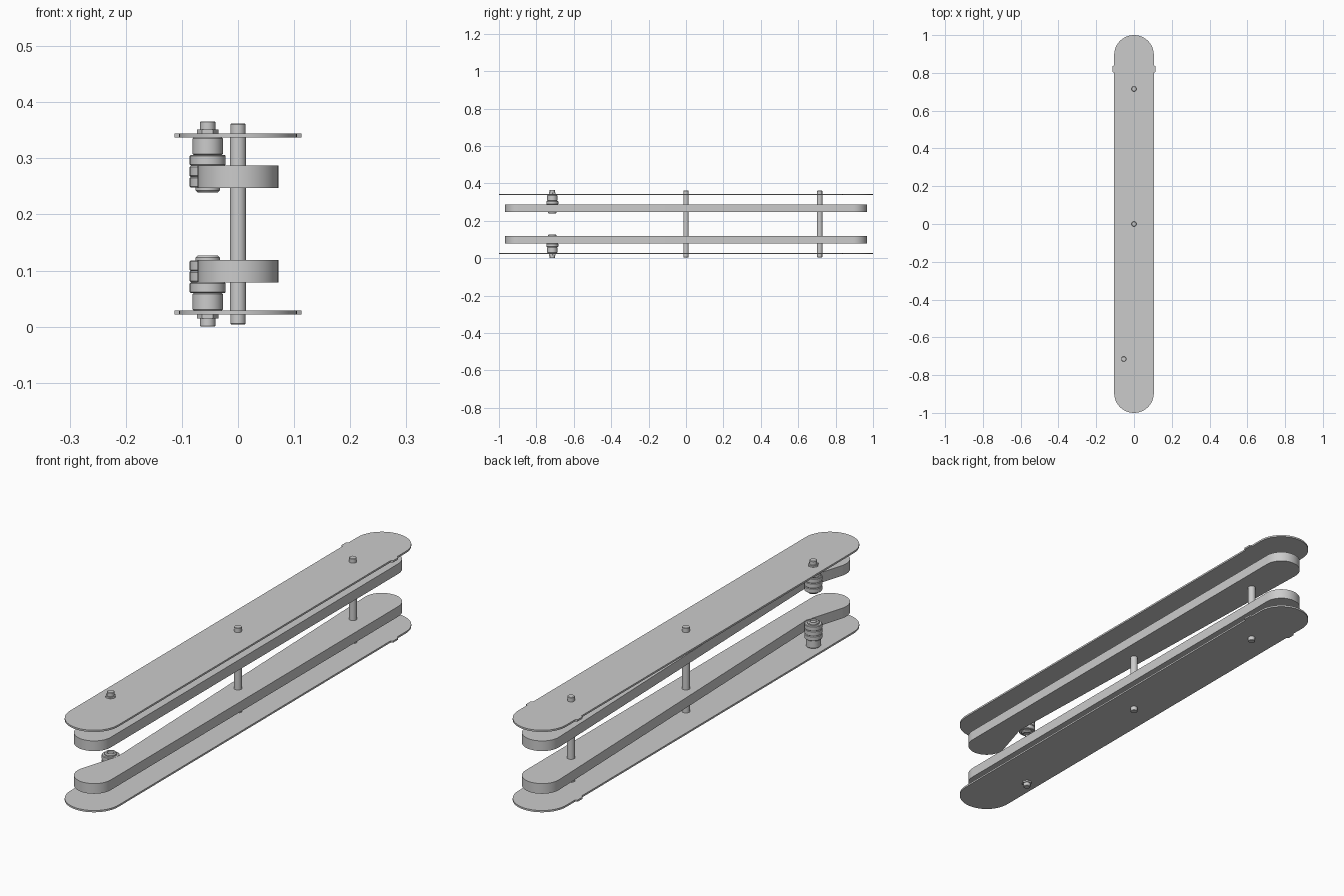
import bpy, bmesh
from math import pi, cos, sin, acos, atan2, radians
from mathutils import Vector

old = bpy.data.objects.get("Cube")
if old:
    bpy.data.objects.remove(old, do_unlink=True)

grey = bpy.data.materials.new("plain grey")
grey.use_nodes = True
colour = (0.6, 0.6, 0.6, 1)
grey.diffuse_color = colour
grey.node_tree.nodes["Principled BSDF"].inputs["Base Color"].default_value = colour

HEIGHT = 0.366
PULLEY_Y, BELT_R = 0.895, 0.072
IDLER, IDLER_R = Vector((-0.054, -0.715)), 0.032


def finish(name, bm):
    bmesh.ops.recalc_face_normals(bm, faces=bm.faces)
    mesh = bpy.data.meshes.new(name)
    bm.to_mesh(mesh)
    bm.free()
    mesh.materials.append(grey)
    obj = bpy.data.objects.new(name, mesh)
    bpy.context.collection.objects.link(obj)
    bpy.ops.object.select_all(action='DESELECT')
    obj.select_set(True)
    bpy.context.view_layer.objects.active = obj
    bpy.ops.object.shade_smooth_by_angle(angle=radians(30))
    return obj


def arc(centre, r, a0, a1, n=24):
    return [Vector((centre[0] + r * cos(a), centre[1] + r * sin(a)))
            for a in (a0 + (a1 - a0) * i / n for i in range(n + 1))]


def slab(name, outline, z0, z1):
    """Extrude a flat outline between two heights."""
    bm = bmesh.new()
    face = bm.faces.new([bm.verts.new((p.x, p.y, z0)) for p in outline])
    up = bmesh.ops.extrude_face_region(bm, geom=[face], use_keep_orig=True)
    verts = [v for v in up["geom"] if isinstance(v, bmesh.types.BMVert)]
    bmesh.ops.translate(bm, verts=verts, vec=(0, 0, z1 - z0))
    return finish(name, bm)


def turned(name, centre, profile, sides=32):
    """Lathe a (radius, height) profile about a vertical axis."""
    bm = bmesh.new()
    rings = [[bm.verts.new((centre[0] + r * cos(2 * pi * i / sides),
                            centre[1] + r * sin(2 * pi * i / sides), z))
              for i in range(sides)] for r, z in profile]
    for low, high in zip(rings, rings[1:]):
        for i in range(sides):
            j = (i + 1) % sides
            bm.faces.new((low[i], low[j], high[j], high[i]))
    bm.faces.new(rings[0])
    bm.faces.new(rings[-1])
    return finish(name, bm)


# Side plate outline: rounded ends with a small tab on each edge near the back
W = 0.105
right_tab = [Vector(p) for p in ((W, 0.8), (0.113, 0.805), (0.113, 0.835), (W, 0.84))]
left_tab = [Vector((-p.x, p.y)) for p in reversed(right_tab)]
plate = (arc((0, -PULLEY_Y), W, -pi, 0) + right_tab
         + arc((0, PULLEY_Y), W, 0, pi) + left_tab)


# Belt outline: straight on one edge, pressed inwards by the idler on the other
def contact(y, sign):
    d = IDLER - Vector((0, y))
    return atan2(d.y, d.x) + sign * acos((BELT_R + IDLER_R) / d.length)


front_a = contact(-PULLEY_Y, 1)
back_a = contact(PULLEY_Y, -1) % (2 * pi)
belt = (arc((0, -PULLEY_Y), BELT_R, front_a - 2 * pi, 0)
        + arc((0, PULLEY_Y), BELT_R, 0, back_a)
        + arc(IDLER, IDLER_R, back_a - pi, front_a - pi, 8))

for side in ("lower", "upper"):
    def h(z):
        return z if side == "lower" else HEIGHT - z

    def stack(part, profile, sides=32):
        turned(f"{side}_{part}", IDLER, [(r, h(z)) for r, z in profile], sides)

    slab(f"{side}_plate", plate, h(0.0215), h(0.0285))
    slab(f"{side}_belt", belt, h(0.079), h(0.119))

    # Idler stack
    stack("idler_bolt", [(0.012, 0), (0.0135, 0.0015), (0.0135, 0.03)])
    stack("idler_washer", [(0.0195, 0.015), (0.0195, 0.0215)], 6)
    stack("idler_spacer", [(0.025, 0.0285), (0.027, 0.031),
                           (0.027, 0.058), (0.025, 0.06)])
    for i, (z0, z1) in enumerate(((0.06, 0.079), (0.079, 0.099), (0.099, 0.118))):
        stack(f"idler_ring_{i + 1}", [(0.030, z0), (0.032, z0 + 0.002),
                                     (0.032, z1 - 0.002), (0.030, z1)])
    stack("idler_cap", [(0.022, 0.118), (0.022, 0.123), (0.018, 0.127),
                        (0.013, 0.127), (0.012, 0.122)])

# Cross shafts with narrower ends passing through the plates
for name, y in (("middle_shaft", 0), ("back_shaft", 0.715)):
    half = [(0.012, 0.004), (0.0135, 0.0055), (0.0135, 0.0215), (0.0147, 0.0215)]
    turned(name, (0, y), half + [(r, HEIGHT - z) for r, z in reversed(half)])
